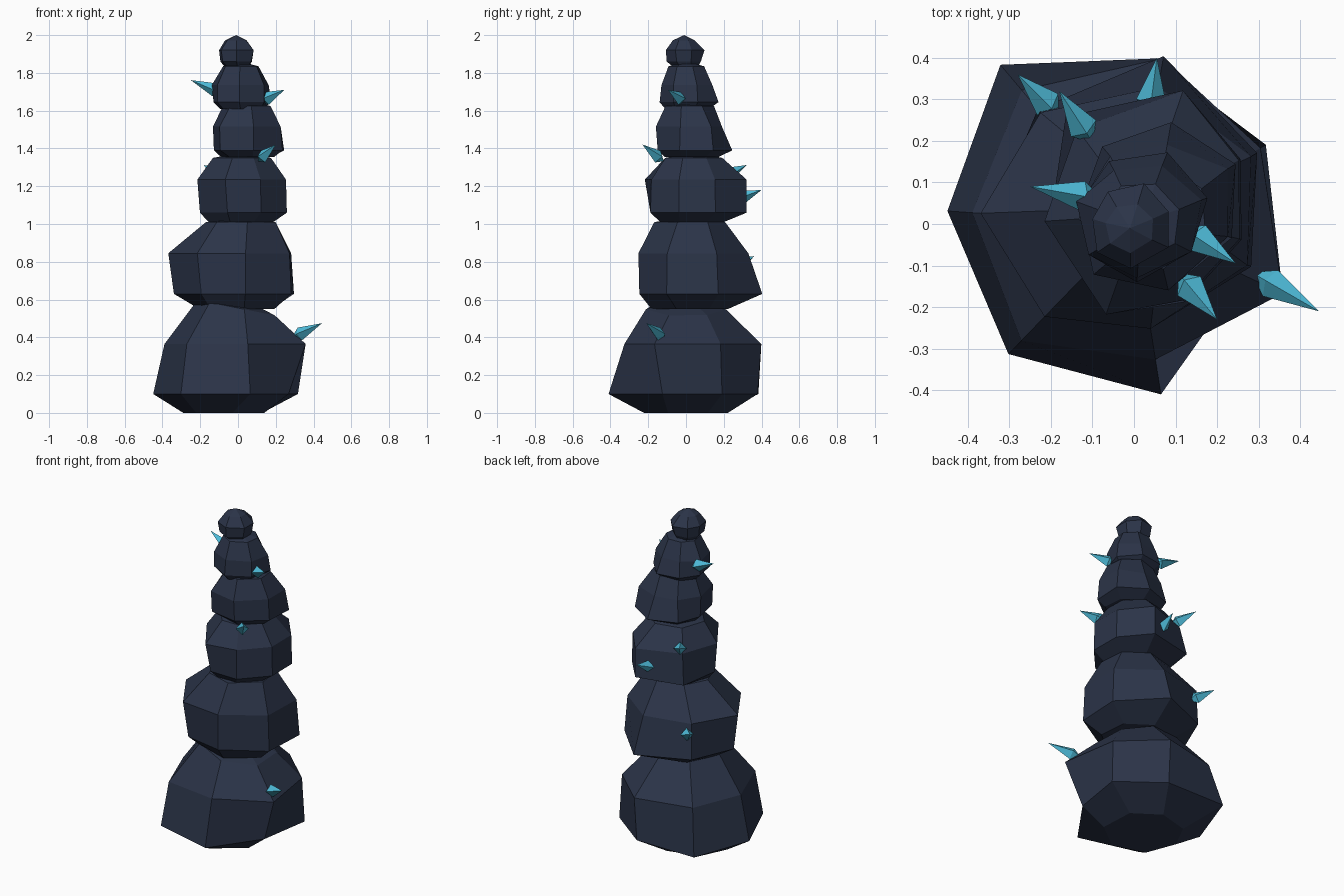
import bpy, bmesh, math
from mathutils import Vector

if "Cube" in bpy.data.objects:
    bpy.data.objects.remove(bpy.data.objects["Cube"])


def material(name, rgb):
    m = bpy.data.materials.new(name)
    m.diffuse_color = (*rgb, 1)
    m.use_nodes = True
    m.node_tree.nodes["Principled BSDF"].inputs["Base Color"].default_value = m.diffuse_color
    return m


STONE = material("dark slate", (0.024, 0.034, 0.065))
CRYSTAL = material("teal crystal", (0.08, 0.52, 0.72))
ANGLES = (176, 226, 279, 340, 30, 80, 130)


def finish(bm, name, mat):
    bmesh.ops.recalc_face_normals(bm, faces=bm.faces)
    me = bpy.data.meshes.new(name)
    bm.to_mesh(me)
    bm.free()
    me.materials.append(mat)
    ob = bpy.data.objects.new(name, me)
    bpy.context.collection.objects.link(ob)
    return ob


def bridge(bm, a, b):
    n = len(a)
    for i in range(n):
        j = (i + 1) % n
        bm.faces.new((a[j], b[j], b[i], a[i]))


def boulder(name, center, turn, bottom, low, high, top, peak, angles=ANGLES):
    """Seven-sided rock: bottom/top = (z, cx, cy, radius, tilt), low/high = (z, radii)."""
    bm = bmesh.new()

    def ring(z, cx, cy, radii, tilt=0):
        verts = []
        for a, r in zip(angles, radii):
            t = math.radians(a + turn)
            x, y = r * math.cos(t), r * math.sin(t)
            verts.append(bm.verts.new((cx + x, cy + y, z - tilt * x)))
        return verts

    def cap(z, cx, cy, r, tilt=0):
        return ring(z, cx, cy, [r] * 7, tilt)

    rings = [cap(*bottom), ring(low[0], *center, low[1]),
             ring(high[0], *center, high[1]), cap(*top)]
    for a, b in zip(rings, rings[1:]):
        bridge(bm, a, b)
    bm.faces.new(rings[0])
    # Shallow pointed crown
    tip = bm.verts.new((top[1], top[2], peak))
    for i in range(7):
        bm.faces.new((rings[3][i], rings[3][(i + 1) % 7], tip))
    return finish(bm, name, STONE)


# Stacked boulders, from the ground up
boulder("base_boulder", (0, 0), 0, (0, -0.065, 0, 0.225),
        (0.10, (.45, .435, .415, .295, .37, .385, .50)),
        (0.365, (.39, .39, .33, .395, .355, .405, .42)),
        (0.555, 0.0, 0.0, 0.215, 0.2), 0.62,
        (176, 226, 279, 335, 31, 80, 130))
boulder("second_boulder", (0, 0), 0, (0.55, 0.0, 0.02, 0.205),
        (0.63, (.34, .28, .25, .30, .342, .41, .36)),
        (0.845, (.37, .31, .255, .29, .325, .335, .35)),
        (1.01, 0.02, 0.02, 0.19), 1.04)
boulder("third_boulder", (0.03, 0.05), 0, (1.01, 0.02, 0.03, 0.178),
        (1.06, (.235, .25, .255, .245, .25, .285, .285)),
        (1.235, (.249, .285, .25, .24, .245, .285, .245)),
        (1.35, 0.025, 0.04, 0.16), 1.38,
        (190, 250, 291, 339, 25, 72, 133))
boulder("fourth_boulder", (0.052, 0.033), 0, (1.355, 0.055, 0.03, 0.145),
        (1.39, (.18, .21, .185, .195, .222, .215, .20)),
        (1.515, (.185, .215, .195, .185, .20, .16, .17)),
        (1.625, 0.05, 0.02, 0.13), 1.645)
boulder("fifth_boulder", (0.015, 0.01), -12, (1.61, 0.02, 0.01, 0.12),
        (1.645, (.15, .15, .15, .145, .17, .175, .16)),
        (1.735, (.16, .15, .14, .145, .155, .14, .135)),
        (1.835, 0.015, 0.005, 0.098), 1.86)
boulder("top_boulder", (-0.01, -0.007), -8, (1.83, -0.005, 0, 0.065),
        (1.86, (.085, .09, .095, .09, .09, .09, .09)),
        (1.92, (.092, .10, .10, .105, .10, .11, .10)),
        (1.972, -0.01, -0.01, 0.06), 2.0)


def crystal(name, base, tip):
    """Long four-sided spike whose short pointed root sits inside the rock."""
    base, tip = Vector(base), Vector(tip)
    axis = tip - base
    q = axis.to_track_quat('Z', 'Y')
    bm = bmesh.new()
    root, point = bm.verts.new(base - axis * 0.25), bm.verts.new(tip)
    girdle = []
    for i in range(4):
        t = math.tau * i / 4
        offset = q @ Vector((0.036 * math.cos(t), 0.036 * math.sin(t), 0))
        girdle.append(bm.verts.new(base + axis * 0.1 + offset))
    for i in range(4):
        a, b = girdle[i], girdle[(i + 1) % 4]
        bm.faces.new((a, b, point))
        bm.faces.new((b, a, root))
    finish(bm, name, CRYSTAL)


# Crystals sprouting from the rocks
SPIKES = [
    ((.315, -.135, .412), (.445, -.21, .475)),
    ((.125, -.14, 1.35), (.20, -.23, 1.42)),
    ((.142, -.026, 1.66), (.245, -.095, 1.71)),
    ((-.11, .065, 1.705), (-.25, .09, 1.762)),
    ((-.115, .22, 1.26), (-.18, .32, 1.312)),
    ((-.20, .28, .78), (-.28, .36, .83)),
    ((.04, .285, 1.137), (.055, .40, 1.18)),
]
for n, (b, t) in enumerate(SPIKES, 1):
    crystal(f"crystal_{n}", b, t)
